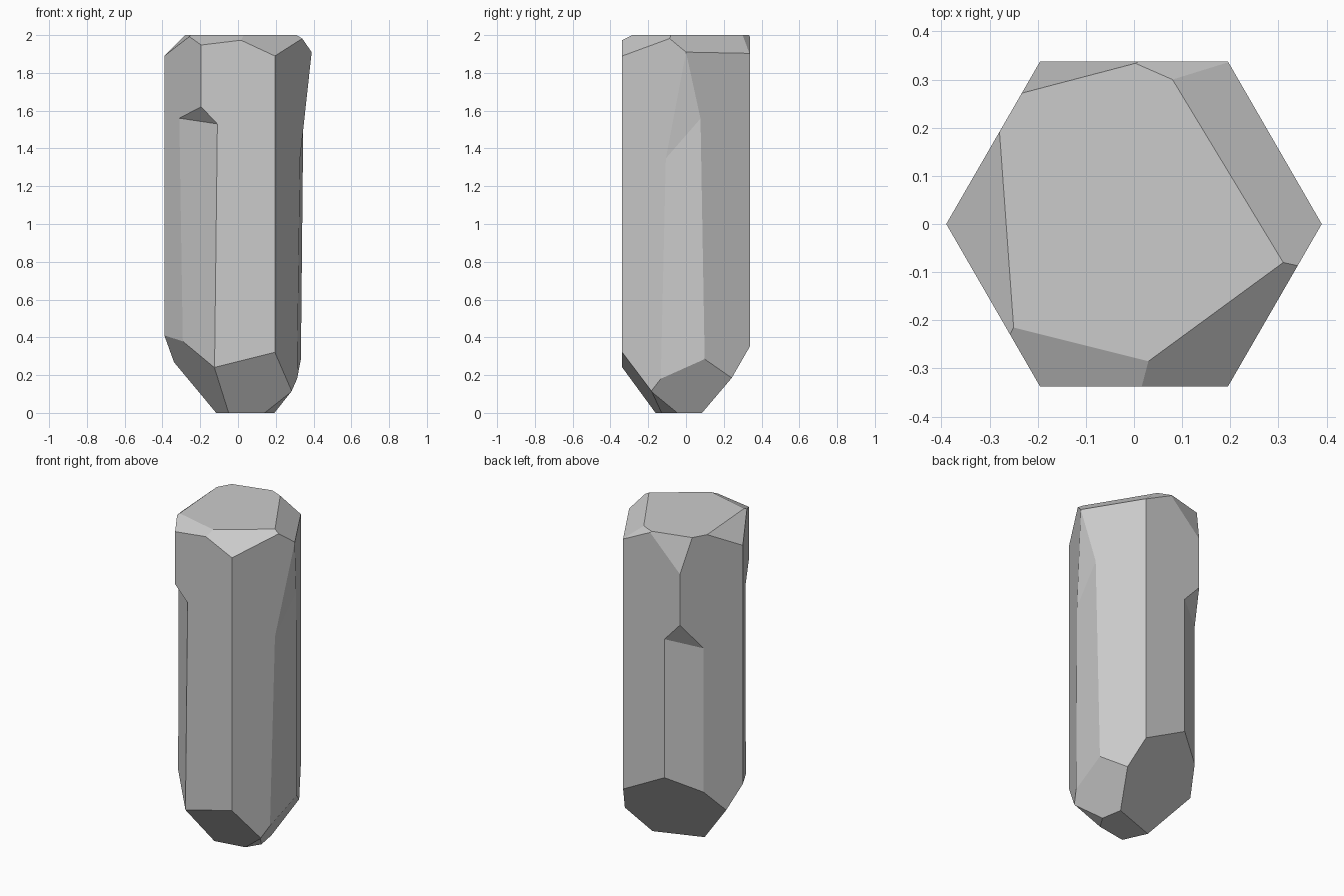
import bpy, bmesh, math
from mathutils import Vector
from mathutils.geometry import normal

if "Cube" in bpy.data.objects:
    bpy.data.objects.remove(bpy.data.objects["Cube"])


def clip(bm, pts, keep):
    """Slice by the plane through three points, keep the side holding 'keep', cap the hole."""
    pts = [Vector(p) for p in pts]
    n = normal(pts)
    if n.dot(Vector(keep) - pts[0]) > 0:
        n = -n
    geom = bm.verts[:] + bm.edges[:] + bm.faces[:]
    bmesh.ops.bisect_plane(bm, geom=geom, dist=1e-6, plane_co=pts[0], plane_no=n, clear_outer=True)
    bmesh.ops.holes_fill(bm, edges=[e for e in bm.edges if e.is_boundary], sides=0)


def finish(bm, name):
    bmesh.ops.recalc_face_normals(bm, faces=bm.faces[:])
    mesh = bpy.data.meshes.new(name)
    bm.to_mesh(mesh)
    bm.free()
    ob = bpy.data.objects.new(name, mesh)
    bpy.context.collection.objects.link(ob)
    return ob


# hexagonal shaft
bm = bmesh.new()
ring = [bm.verts.new((0.39 * math.cos(i * math.pi / 3), 0.39 * math.sin(i * math.pi / 3), 0)) for i in range(6)]
base = bm.faces.new(ring)
top = bmesh.ops.extrude_face_region(bm, geom=[base])
bmesh.ops.translate(bm, vec=(0, 0, 2), verts=[v for v in top["geom"] if isinstance(v, bmesh.types.BMVert)])

# facets cut around the top
top_cuts = [
    [(-.28, .2, 2), (-.25, -.215, 2), (-.39, 0, 1.89)],
    [(-.25, -.215, 2), (.03, -.285, 2), (.03, -.337, 1.975)],
    [(.03, -.285, 2), (.31, -.08, 2), (.195, -.337, 1.89)],
    [(.08, .30, 2), (.31, -.08, 2), (.39, 0, 1.91)],
    [(-.24, .27, 2), (0, .333, 2), (-.195, .337, 1.79)],
    [(0, .335, 2), (.08, .30, 2), (.195, .335, 1.905)],
]
# facets tapering the foot
foot_cuts = [
    [(-.125, -.337, .24), (.195, -.337, .32), (.28, -.18, .11)],
    [(-.39, 0, .41), (-.125, -.337, .24), (-.05, -.16, 0)],
    [(.195, .337, .35), (-.31, .08, .24), (.17, .085, 0)],
    [(.17, .085, 0), (.28, -.18, .11), (.33, .1, .28)],
    [(.14, -.13, 0), (.19, -.05, 0), (.28, -.18, .11)],
]
for pts in top_cuts + foot_cuts:
    clip(bm, pts, (0, 0, 1))
crystal = finish(bm, "crystal")

# chips along three long edges: (side face, ceiling, point inside the chip)
chips = {
    "front_left_chip": ([(-.11, -.337, 1.53), (-.31, -.138, 1.56), (-.125, -.337, .24)],
                        [(-.195, -.337, 1.62), (-.31, -.138, 1.56), (-.11, -.337, 1.53)], (-.4, -.5, .5)),
    "back_left_chip": ([(-.09, .337, 1.356), (-.267, .212, 1.30), (-.09, .337, .4)],
                       [(-.195, .337, 1.47), (-.09, .337, 1.356), (-.267, .212, 1.30)], (-.4, .6, .5)),
    "right_chip": ([(.345, .07, 1.55), (.333, .1, .28), (.318, -.13, .6)],
                   [(.39, 0, 1.91), (.345, .07, 1.55), (.345, -.075, 1.5)], (.7, 0, 1)),
}
for name, (side, ceiling, inside) in chips.items():
    bm = bmesh.new()
    bmesh.ops.create_cube(bm, size=4)
    clip(bm, side, inside)
    clip(bm, ceiling, inside)
    cutter = finish(bm, name)
    cutter.hide_render = True
    cutter.hide_viewport = True
    mod = crystal.modifiers.new(name, "BOOLEAN")
    mod.operation = "DIFFERENCE"
    mod.solver = "EXACT"
    mod.object = cutter
